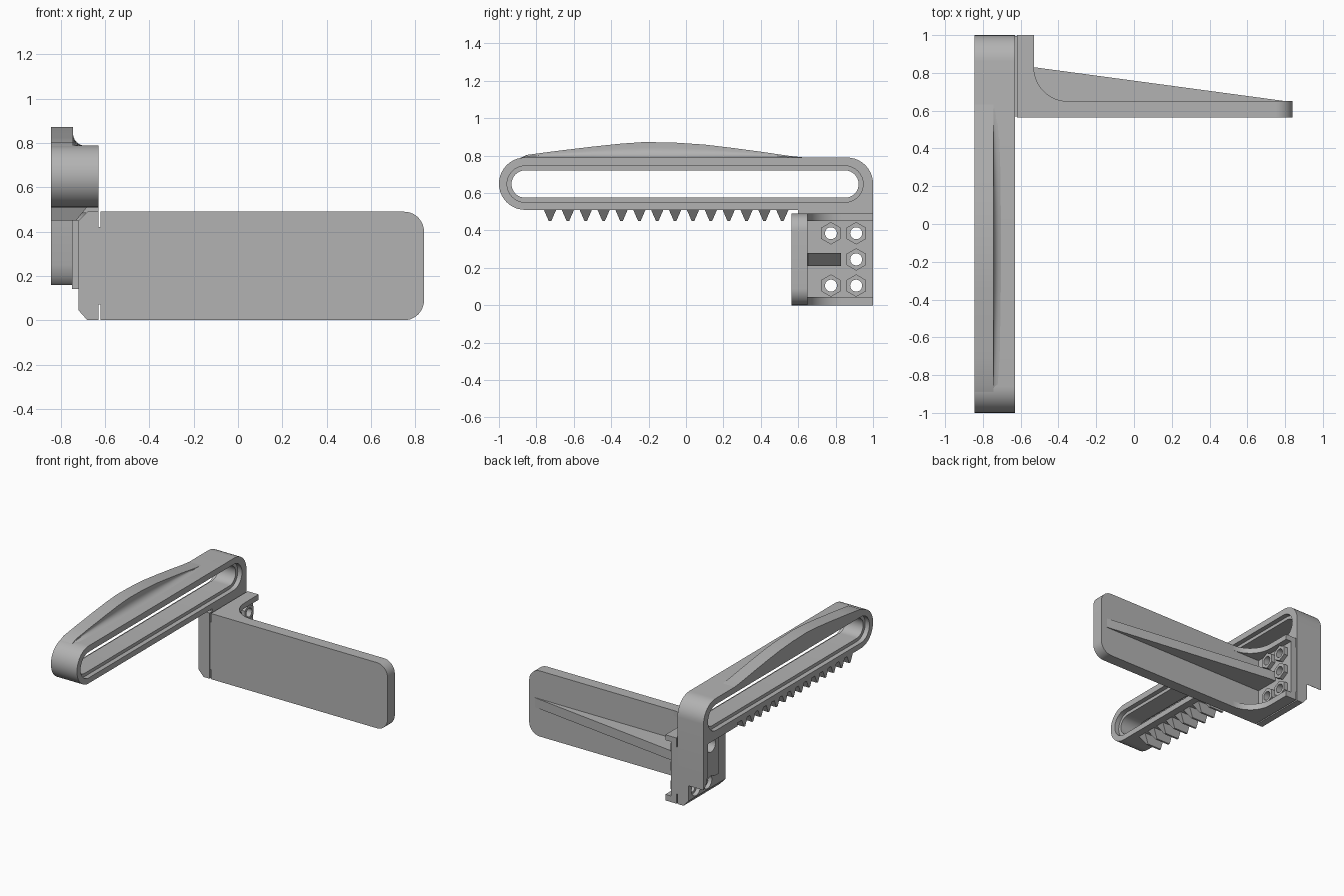
import bpy, bmesh
from math import sin, cos, pi, radians
from mathutils import Vector

cube = bpy.data.objects.get("Cube")
if cube:
    bpy.data.objects.remove(cube, do_unlink=True)

grey = bpy.data.materials.new("plain grey")
grey.use_nodes = True
grey.diffuse_color = (0.45, 0.45, 0.45, 1)
grey.node_tree.nodes["Principled BSDF"].inputs["Base Color"].default_value = grey.diffuse_color


def finish(name, bm):
    bmesh.ops.recalc_face_normals(bm, faces=bm.faces)
    mesh = bpy.data.meshes.new(name)
    bm.to_mesh(mesh)
    bm.free()
    mesh.materials.append(grey)
    obj = bpy.data.objects.new(name, mesh)
    bpy.context.collection.objects.link(obj)
    return obj


def prism(name, pts, axis, lo, hi):
    """Extrude a 2D outline along an axis; the outline uses the other two axes in order."""
    def place(p, d):
        return {"X": (d, p[0], p[1]), "Y": (p[0], d, p[1]), "Z": (p[0], p[1], d)}[axis]
    bm = bmesh.new()
    face = bm.faces.new([bm.verts.new(place(p, lo)) for p in pts])
    out = bmesh.ops.extrude_face_region(bm, geom=[face])
    shift = Vector(place((0, 0), hi - lo))
    bmesh.ops.translate(bm, vec=shift, verts=[v for v in out["geom"] if isinstance(v, bmesh.types.BMVert)])
    return finish(name, bm)


def arc(cx, cy, r, start, end, n=10):
    return [(cx + r * cos(radians(start + (end - start) * i / n)),
             cy + r * sin(radians(start + (end - start) * i / n))) for i in range(n + 1)]


def box(name, x, y, z):
    return prism(name, [(x[0], y[0]), (x[1], y[0]), (x[1], y[1]), (x[0], y[1])], "Z", *z)


def cut(obj, cutters):
    for c in cutters:
        m = obj.modifiers.new("cut", "BOOLEAN")
        m.operation, m.solver, m.object = "DIFFERENCE", "EXACT", c
    bpy.context.view_layer.update()
    dg = bpy.context.evaluated_depsgraph_get()
    mesh = bpy.data.meshes.new_from_object(obj.evaluated_get(dg))
    obj.modifiers.clear()
    obj.data = mesh
    for c in cutters:
        bpy.data.objects.remove(c, do_unlink=True)


def slot(r, x0, x1):
    pts = arc(0.86 - 0.01, 0.648, r, -90, 90, 16) + arc(-0.86, 0.648, r, 90, 270, 16)
    return prism("slot_cutter", pts, "X", x0, x1)


def bores(r, x0, x1):
    return [prism("bore_cutter", arc(y, z, r, 0, 345, 23), "X", x0, x1) for y, z in BOLTS]


BOLTS = [(0.775, 0.105), (0.775, 0.385), (0.91, 0.105), (0.91, 0.245), (0.91, 0.385)]
OUT, IN = -0.845, -0.63
parts = []

# Handle loop with the short leg at its rear end
outline = arc(0.86, 0.65, 0.14, 0, 90) + arc(-0.86, 0.65, 0.14, 90, 270, 20)
outline += [(0.9, 0.51)] + arc(0.9, 0.46, 0.05, 90, 0, 6)
outline += [(0.95, 0.25), (0.965, 0.2), (0.985, 0.17), (1, 0.16)]
handle = prism("handle_loop", outline, "X", OUT, IN)
cut(handle, [slot(0.073, -1, -0.5), slot(0.097, -0.9, OUT + 0.035), slot(0.097, IN - 0.035, -0.5)])
parts.append(handle)

# Crest on top of the handle, lofted from one hollow-sided section
crest = [(-0.92, 0), (-0.85, 0.016), (-0.7, 0.036), (-0.5, 0.06), (-0.35, 0.076), (-0.22, 0.085),
         (-0.05, 0.081), (0.1, 0.071), (0.25, 0.053), (0.4, 0.033), (0.55, 0.011), (0.65, 0)]
bm = bmesh.new()
rings = []
for y, h in crest:
    k = h / 0.085
    base = 0.788 if y > -0.9 else 0.773
    side = [(-0.745 + 0.055 * (1 - cos(a)), 1 - sin(a)) for a in [i * pi / 12 for i in range(7)]]
    section = [(OUT, 0), (OUT, 0.085), (-0.745, 0.085)] + [(x, 0.055 * t) for x, t in side]
    rings.append([bm.verts.new((x, y, base + z * k - (0.004 if z < 0.001 else 0))) for x, z in section])
for a, b in zip(rings, rings[1:]):
    for i in range(len(a)):
        j = (i + 1) % len(a)
        bm.faces.new((a[i], a[j], b[j], b[i]))
bm.faces.new(rings[0])
bm.faces.new(rings[-1])
parts.append(finish("handle_crest", bm))

# Row of teeth under the handle, slanted on the inner side
for i in range(14):
    y = -0.727 + i * 1.242 / 13
    tooth = prism("tooth", [(y - 0.034, 0.513), (y - 0.007, 0.451), (y + 0.007, 0.451), (y + 0.034, 0.513)],
                  "X", OUT, -0.68)
    for v in tooth.data.vertices:
        if v.co.z < 0.5 and v.co.x > -0.7:
            v.co.x = -0.73
    parts.append(tooth)

# Mounting pad and its outer boss
pad = prism("mounting_pad", [(-0.72, 0.045), (-0.68, 0), (IN, 0), (IN, 0.49), (-0.68, 0.49), (-0.72, 0.45)],
            "Y", 0.565, 1)
cut(pad, bores(0.032, -1, -0.5) + bores(0.052, -1, -0.69))
boss = box("pad_boss", (-0.75, -0.718), (0.68, 0.96), (0.14, 0.45))
cut(boss, bores(0.052, -1, -0.6))
neck = box("pad_neck", (OUT, IN), (0.6, 0.98), (0.485, 0.515))
parts += [pad, boss, neck]

# Spacer and flange plate clamped to the pad
spacer = box("spacer", (IN - 0.002, -0.618), (0.57, 0.995), (0.07, 0.42))
flange = box("flange_plate", (-0.62, -0.575), (0.6, 1), (0, 0.49))
for o in (spacer, flange):
    cut(o, bores(0.032, -1, -0.5))
parts += [spacer, flange]

# Flange lips with a filleted inner corner
lip = [(-0.62, 0.6), (-0.62, 1), (-0.53, 1)] + arc(-0.35, 0.83, 0.18, 180, 270, 12) + [(-0.35, 0.6)]
parts.append(prism("lower_lip", lip, "Z", 0, 0.045))
parts.append(prism("upper_lip", lip, "Z", 0.45, 0.49))

# Hexagonal nuts
for y, z in BOLTS:
    nut = prism("hex_nut", arc(y, z, 0.06, 30, 330, 5), "X", -0.577, -0.545)
    cut(nut, [prism("nut_cutter", arc(y, z, 0.032, 0, 345, 23), "X", -1, 0)])
    parts.append(nut)

# Flat arm with rounded free corners, and its tapering rib
arm = [(-0.62, 0)] + arc(0.75, 0.09, 0.09, -90, 0) + arc(0.75, 0.4, 0.09, 0, 90) + [(-0.62, 0.49)]
parts.append(prism("flat_arm", arm, "Y", 0.565, 0.65))
parts.append(prism("arm_rib", [(-0.58, 0.64), (-0.58, 0.83), (-0.53, 0.83), (0.79, 0.652), (0.79, 0.64)],
                   "Z", 0.21, 0.28))

# Smooth the curved faces, keep edges sharp
bpy.ops.object.select_all(action="DESELECT")
for o in parts:
    o.select_set(True)
bpy.context.view_layer.objects.active = parts[0]
bpy.ops.object.shade_smooth_by_angle(angle=radians(30))
